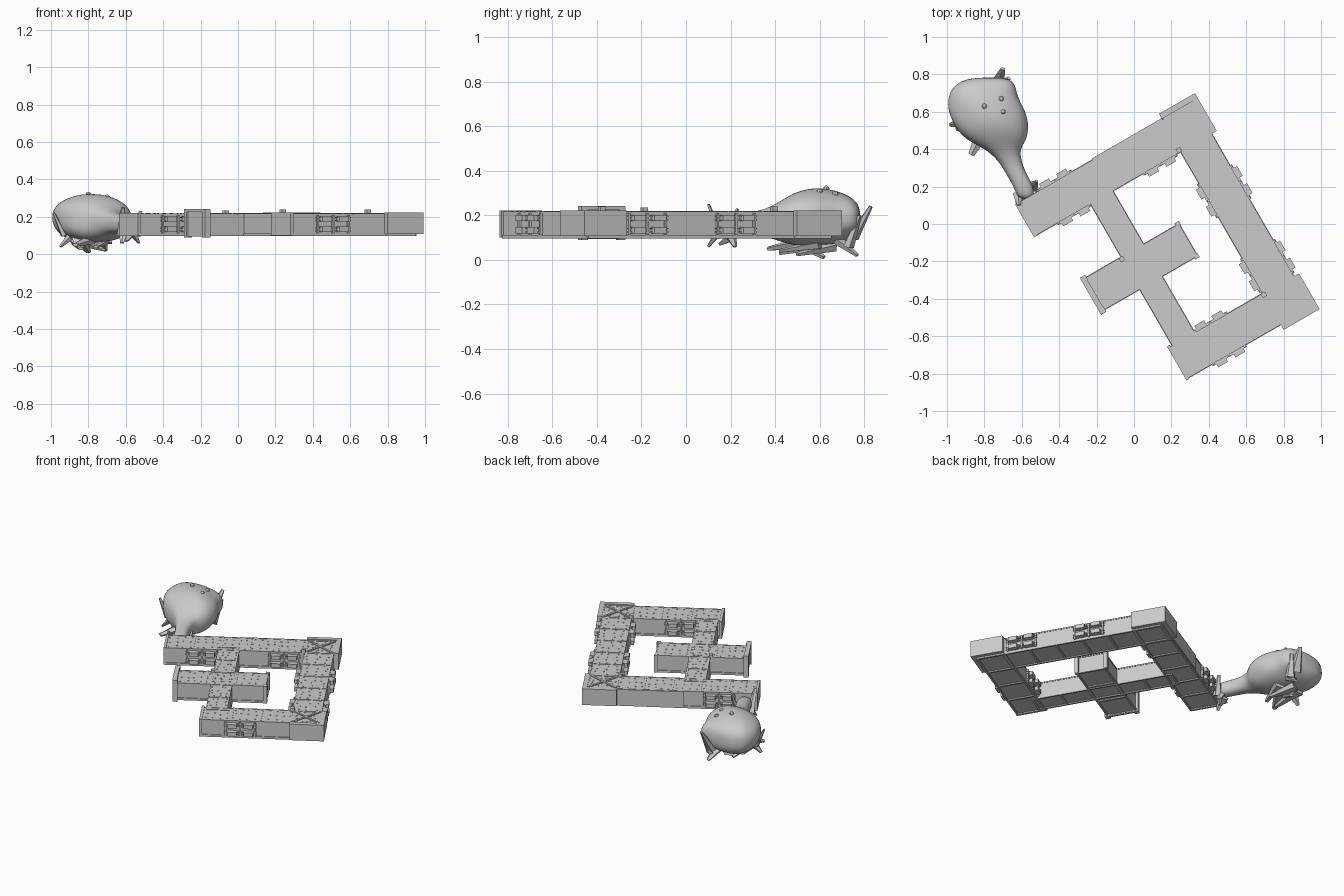
import bpy, bmesh, math, random
from mathutils import Vector, Matrix

random.seed(4)
ANGLE = math.radians(30)  # the corridor plan is turned 30 degrees


def finish(name, bm, turned=True):
    bmesh.ops.recalc_face_normals(bm, faces=bm.faces)
    me = bpy.data.meshes.new(name)
    bm.to_mesh(me)
    bm.free()
    ob = bpy.data.objects.new(name, me)
    bpy.context.collection.objects.link(ob)
    if turned:
        ob.rotation_euler.z = ANGLE
    return ob


def add_box(bm, u0, u1, v0, v1, z0, z1, spin=0):
    mid = Vector(((u0 + u1) / 2, (v0 + v1) / 2, (z0 + z1) / 2))
    m = Matrix.Translation(mid) @ Matrix.Rotation(spin, 4, 'Z') @ Matrix.Diagonal((u1 - u0, v1 - v0, z1 - z0, 1))
    bmesh.ops.create_cube(bm, size=1, matrix=m)


def boxes(name, items):
    bm = bmesh.new()
    for it in items:
        add_box(bm, *it)
    return finish(name, bm)


# Corridor bodies (u0, u1, v0, v1)
B, T = 0.105, 0.215
runs = {
    "upper_corridor": (-0.49, 0.60, 0.212, 0.405),
    "right_corridor": (0.412, 0.598, -0.855, 0.40),
    "lower_corridor": (-0.16, 0.60, -0.855, -0.668),
    "left_corridor": (-0.145, -0.012, -0.70, 0.25),
    "cross_corridor": (-0.375, 0.205, -0.315, -0.122),
}
for name, r in runs.items():
    boxes(name, [(*r, B, T)])

# Projecting corner and wall plates
boxes("corner_plates", [
    (0.41, 0.632, 0.412, 0.443, 0.108, 0.222), (0.602, 0.632, 0.21, 0.443, 0.108, 0.222),
    (0.58, 0.605, 0.22, 0.42, 0.11, 0.21), (0.42, 0.605, 0.39, 0.415, 0.11, 0.21),
    (0.602, 0.632, -0.89, -0.67, 0.108, 0.222), (0.41, 0.632, -0.89, -0.858, 0.108, 0.222),
    (0.42, 0.605, -0.86, -0.84, 0.11, 0.21), (0.58, 0.605, -0.86, -0.68, 0.11, 0.21),
    (-0.175, -0.158, -0.865, -0.655, 0.10, 0.222), (-0.02, 0.41, 0.40, 0.416, 0.108, 0.215),
    (-0.498, -0.482, 0.205, 0.41, 0.10, 0.22)])

# Dead end frame on the cross corridor
boxes("end_frame", [(-0.386, -0.372, -0.325, -0.113, 0.095, 0.235),
                    (-0.395, -0.362, -0.333, -0.30, 0.09, 0.238),
                    (-0.395, -0.362, -0.135, -0.105, 0.09, 0.238),
                    (-0.395, -0.365, -0.333, -0.105, 0.225, 0.242)])

# Posts at the inside corners
boxes("corner_posts", [(u - 0.013, u + 0.013, v - 0.013, v + 0.013, 0.1, h) for u, v, h in
      [(0.405, 0.222, 0.24), (0.412, -0.675, 0.24), (-0.15, -0.13, 0.235),
       (0.203, -0.118, 0.22), (0.203, -0.316, 0.22)]])


# Wall racks: two columns of two blocks joined by paired rods, on both walls
def rack(name, along_u, mid, lo, hi):
    items = []
    for wall, s in ((lo, -1), (hi, 1)):
        def put(a0, a1, depth, z0, z1):
            w0, w1 = sorted((wall - s * 0.01, wall + s * depth))
            items.append((a0, a1, w0, w1, z0, z1) if along_u else (w0, w1, a0, a1, z0, z1))
        for z in (0.133, 0.188):
            for c in (mid - 0.053, mid + 0.053):
                put(c - 0.03, c + 0.03, 0.034, z - 0.014, z + 0.014)
            for dz in (-0.008, 0.008):
                put(mid - 0.105, mid + 0.105, 0.015, z + dz - 0.003, z + dz + 0.003)
        for c in (mid - 0.095, mid, mid + 0.095):
            put(c - 0.005, c + 0.005, 0.012, 0.112, 0.21)
    boxes(name, items)


rack("rack_upper_west", True, -0.25, 0.212, 0.405)
rack("rack_right_north", False, -0.09, 0.412, 0.598)
rack("rack_right_south", False, -0.55, 0.412, 0.598)
rack("rack_lower", True, 0.09, -0.668, -0.668 + 0.001)
rack("rack_lower_outer", True, 0.09, -0.855, -0.70)
rack("rack_upper_east", True, 0.28, 0.212, 0.38)

# Seams across roof and floor, with rims along the floor edges
seams, rims, studs = [], [], []
for u0, u1, v0, v1 in runs.values():
    along_u = (u1 - u0) > (v1 - v0)
    a0, a1, b0, b1 = (u0, u1, v0, v1) if along_u else (v0, v1, u0, u1)

    def orient(p0, p1, q0, q1, z0, z1):
        return (p0, p1, q0, q1, z0, z1) if along_u else (q0, q1, p0, p1, z0, z1)
    n = max(3, round((a1 - a0) / 0.19))
    for i in range(n + 1):
        a = a0 + (a1 - a0) * i / n
        seams.append(orient(a - 0.004, a + 0.004, b0 - 0.004, b1 + 0.004, T - 0.002, T + 0.003))
        rims.append(orient(a - 0.007, a + 0.007, b0, b1, 0.097, B + 0.002))
    for b in (b0, b1):
        rims.append(orient(a0, a1, b - 0.006, b + 0.006, 0.097, 0.112))
        seams.append(orient(a0, a1, b - 0.003, b + 0.003, T - 0.006, T + 0.002))
    # Scattered studs on the roof
    for i in range(int((a1 - a0) / 0.045)):
        for k in range(3):
            a = a0 + 0.025 + i * 0.045 + random.uniform(-0.008, 0.008)
            b = b0 + (b1 - b0) * (k + 0.5) / 3 + random.uniform(-0.015, 0.015)
            studs.append(orient(a - 0.004, a + 0.004, b - 0.004, b + 0.004, T - 0.001, T + 0.004))
boxes("roof_seams", seams)
boxes("floor_rims", rims)
boxes("roof_studs", studs)

# Crossed braces on two corner roofs
boxes("roof_braces", [(u - 0.125, u + 0.125, v - 0.007, v + 0.007, T - 0.002, T + 0.006, s * math.pi / 4)
                      for u, v in ((0.506, 0.31), (0.506, -0.762)) for s in (-1, 1)])

# Head and neck: rings (y, x left, x right, z low, z high)
rings = [(0.13, -0.62, -0.53, 0.12, 0.20), (0.20, -0.645, -0.535, 0.11, 0.21),
         (0.26, -0.68, -0.57, 0.11, 0.215), (0.33, -0.72, -0.60, 0.11, 0.22),
         (0.40, -0.79, -0.61, 0.09, 0.25), (0.45, -0.91, -0.57, 0.07, 0.29),
         (0.52, -0.965, -0.56, 0.06, 0.32), (0.60, -0.995, -0.575, 0.06, 0.325),
         (0.68, -1.005, -0.615, 0.07, 0.31), (0.745, -0.97, -0.62, 0.09, 0.285),
         (0.785, -0.88, -0.67, 0.13, 0.24)]
bm = bmesh.new()
N, loops = 14, []
for i, (y, xa, xb, za, zb) in enumerate(rings):
    ring = []
    for k in range(N):
        t = 2 * math.pi * k / N
        wob = 1 + (random.uniform(-0.06, 0.05) if i > 4 else 0)
        c, s = math.cos(t), math.sin(t)
        c, s = math.copysign(abs(c) ** 0.85, c), math.copysign(abs(s) ** 0.85, s)
        ring.append(bm.verts.new(((xa + xb) / 2 + (xb - xa) / 2 * c * wob, y,
                                  (za + zb) / 2 + (zb - za) / 2 * s * wob)))
    loops.append(ring)
for a, b in zip(loops, loops[1:]):
    for k in range(N):
        bm.faces.new((a[k], a[(k + 1) % N], b[(k + 1) % N], b[k]))
bm.faces.new(loops[0])
bm.faces.new(loops[-1])
head = finish("head_and_neck", bm, False)
head.modifiers.new("smooth", 'SUBSURF').levels = 2
for p in head.data.polygons:
    p.use_smooth = True

# Small knobs on the head
bm = bmesh.new()
for x, y, z in ((-0.80, 0.63, 0.32), (-0.71, 0.67, 0.295), (-0.70, 0.60, 0.305)):
    bmesh.ops.create_uvsphere(bm, u_segments=8, v_segments=6, radius=0.014,
                              matrix=Matrix.Translation((x, y, z)))
finish("head_knobs", bm, False)


# Jagged shards: faceted spikes from base to tip
def shards(name, items):
    bm = bmesh.new()
    for base, tip, r in items:
        base, tip = Vector(base), Vector(tip)
        d = tip - base
        m = Matrix.Translation((base + tip) / 2) @ d.to_track_quat('Z', 'Y').to_matrix().to_4x4()
        bmesh.ops.create_cone(bm, cap_ends=True, segments=5, radius1=r, radius2=r * 0.35,
                              depth=d.length, matrix=m @ Matrix.Diagonal((1, 0.6, 1, 1)))
    finish(name, bm, False)


shards("crown_shards", [((-0.73, 0.75, 0.10), (-0.70, 0.83, 0.24), 0.04),
                        ((-0.70, 0.73, 0.06), (-0.67, 0.78, 0.20), 0.035),
                        ((-0.74, 0.68, 0.09), (-0.71, 0.77, 0.02), 0.04)])
shards("side_shards", [((-0.93, 0.54, 0.10), (-0.985, 0.53, 0.22), 0.03),
                       ((-0.90, 0.52, 0.09), (-0.95, 0.51, 0.04), 0.035)])
shards("under_shards", [((-0.78, 0.55, 0.08), (-0.87, 0.37, 0.05), 0.05),
                        ((-0.86, 0.62, 0.07), (-0.84, 0.42, 0.03), 0.045),
                        ((-0.80, 0.66, 0.06), (-0.72, 0.50, 0.025), 0.045),
                        ((-0.72, 0.60, 0.07), (-0.76, 0.42, 0.04), 0.04),
                        ((-0.85, 0.50, 0.08), (-0.80, 0.62, 0.012), 0.045)])
shards("neck_shards", [((-0.62, 0.16, 0.10), (-0.615, 0.10, 0.25), 0.03),
                       ((-0.61, 0.15, 0.13), (-0.62, 0.10, 0.06), 0.03),
                       ((-0.54, 0.19, 0.10), (-0.52, 0.23, 0.23), 0.03),
                       ((-0.56, 0.20, 0.11), (-0.53, 0.22, 0.06), 0.03),
                       ((-0.59, 0.20, 0.10), (-0.60, 0.15, 0.07), 0.035)])
